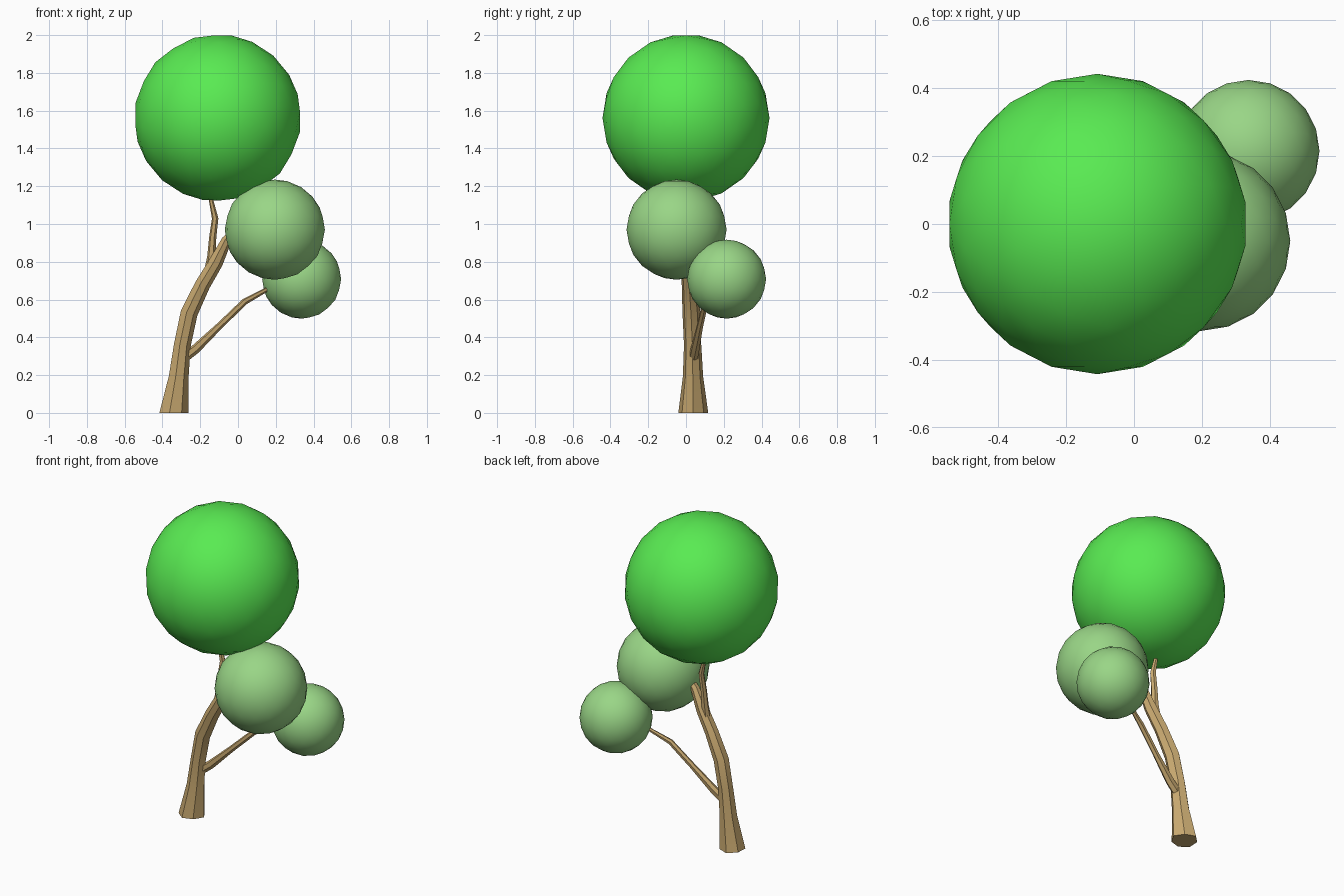
import bpy, bmesh, math
from mathutils import Vector

if "Cube" in bpy.data.objects:
    bpy.data.objects.remove(bpy.data.objects["Cube"])


def material(name, rgb):
    m = bpy.data.materials.new(name)
    m.diffuse_color = (*rgb, 1)
    m.use_nodes = True
    m.node_tree.nodes["Principled BSDF"].inputs["Base Color"].default_value = m.diffuse_color
    return m


BARK = material("bark", (0.57, 0.39, 0.16))
BRIGHT = material("bright_leaf", (0.10, 0.83, 0.085))
PALE = material("pale_leaf", (0.32, 0.67, 0.24))


def foliage(name, centre, radius, mat, tilt=0):
    bpy.ops.mesh.primitive_ico_sphere_add(subdivisions=3, radius=radius, location=centre,
                                          rotation=(0, math.radians(tilt), 0))
    ob = bpy.context.object
    ob.name = name
    bpy.ops.object.shade_smooth()
    ob.data.materials.append(mat)


def limb(name, path, sides, flat_start=False):
    """Tapered faceted tube through (x, y, z, radius) points."""
    pts = [Vector(p[:3]) for p in path]
    bm = bmesh.new()
    rings = []
    for i, p in enumerate(pts):
        d = (pts[min(i + 1, len(pts) - 1)] - pts[max(i - 1, 0)]).normalized()
        if i == 0 and flat_start:
            d = Vector((0, 0, 1))
        u = Vector((0, 1, 0)).cross(d).normalized()
        v = d.cross(u)
        ring = []
        for k in range(sides):
            a = math.tau * k / sides
            r = path[i][3] * (1 + 0.07 * math.cos(3 * a + 0.4))  # uneven bark
            ring.append(bm.verts.new(p + r * (math.cos(a) * u + math.sin(a) * v)))
        rings.append(ring)
    for a, b in zip(rings, rings[1:]):
        for k in range(sides):
            j = (k + 1) % sides
            bm.faces.new((a[k], a[j], b[j], b[k]))
    bm.faces.new(rings[0][::-1])
    bm.faces.new(rings[-1])
    bmesh.ops.recalc_face_normals(bm, faces=bm.faces)
    me = bpy.data.meshes.new(name)
    bm.to_mesh(me)
    bm.free()
    me.materials.append(BARK)
    ob = bpy.data.objects.new(name, me)
    bpy.context.collection.objects.link(ob)
    bpy.ops.object.select_all(action='DESELECT')
    ob.select_set(True)
    bpy.context.view_layer.objects.active = ob
    bpy.ops.object.shade_smooth_by_angle(angle=math.radians(30))


# Leaning trunk with flared foot, running into the middle ball
limb("trunk", [(-0.345, 0.037, 0, 0.078), (-0.318, 0.036, 0.19, 0.053),
               (-0.298, 0.034, 0.36, 0.045), (-0.262, 0.027, 0.53, 0.046),
               (-0.19, 0.018, 0.68, 0.041), (-0.118, 0.008, 0.80, 0.038),
               (-0.062, 0, 0.915, 0.027), (-0.01, -0.01, 0.97, 0.02)], 7, True)

# Side branch to the small ball
limb("side_branch", [(-0.29, 0.04, 0.29, 0.026), (-0.225, 0.05, 0.34, 0.025),
                     (-0.1, 0.075, 0.46, 0.018), (0.035, 0.105, 0.59, 0.017),
                     (0.16, 0.15, 0.658, 0.011), (0.2, 0.165, 0.675, 0.009)], 6)

# Upper twig to the big ball
limb("upper_twig", [(-0.155, 0.012, 0.74, 0.028), (-0.142, 0.014, 0.83, 0.022),
                    (-0.135, 0.018, 0.93, 0.019), (-0.122, 0.022, 1.03, 0.017),
                    (-0.142, 0.022, 1.12, 0.012), (-0.147, 0.022, 1.18, 0.01)], 6)

# Foliage balls
foliage("big_foliage", (-0.108, 0, 1.562), 0.442, BRIGHT, 10)
foliage("middle_foliage", (0.195, -0.05, 0.97), 0.265, PALE)
foliage("small_foliage", (0.337, 0.215, 0.708), 0.209, PALE)
